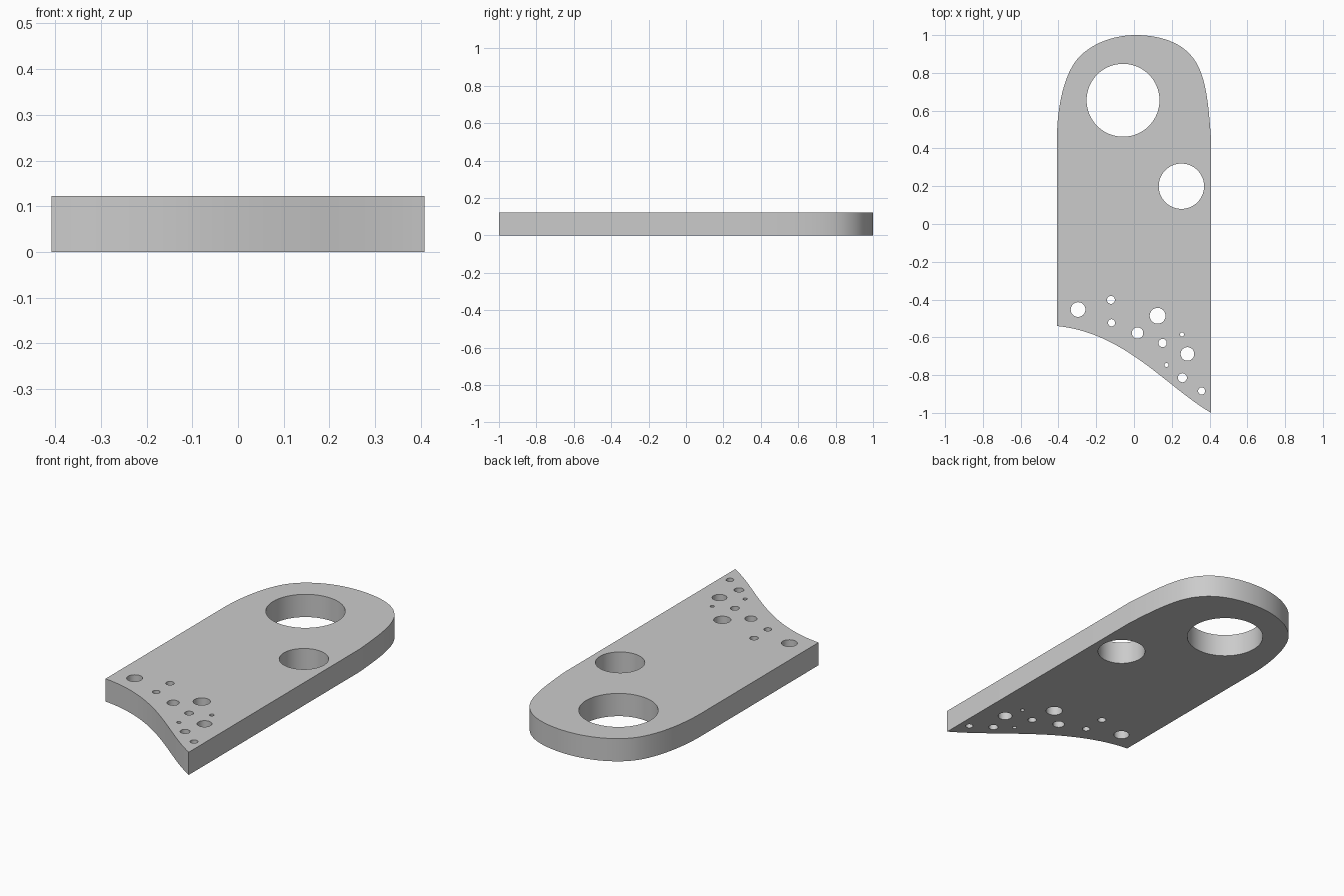
import bpy, math
from mathutils import Vector
from mathutils.geometry import interpolate_bezier

if "Cube" in bpy.data.objects:
    bpy.data.objects.remove(bpy.data.objects["Cube"])

THICK = 0.122

curve = bpy.data.curves.new("plate_profile", 'CURVE')
curve.dimensions = '2D'
curve.fill_mode = 'BOTH'
curve.extrude = THICK / 2


def add_loop(points):
    spline = curve.splines.new('POLY')
    spline.points.add(len(points) - 1)
    for p, (x, y) in zip(spline.points, points):
        p.co = (x, y, 0, 1)
    spline.use_cyclic_u = True


def bezier(a, b, c, d, n=14):
    pts = interpolate_bezier(*[Vector((*p, 0)) for p in (a, b, c, d)], n)
    return [(p.x, p.y) for p in pts[:-1]]


# Outline: rounded top, straight sides, S-curved slanted bottom
outline = bezier((-.408, .45), (-.408, .62), (-.37, .79), (-.30, .873))
outline += bezier((-.30, .873), (-.23, .955), (-.11, 1), (.01, 1))
outline += bezier((.01, 1), (.13, 1), (.24, .965), (.30, .894))
outline += bezier((.30, .894), (.38, .81), (.393, .65), (.408, .45))
outline += [(.408, .45)]
outline += bezier((.408, -1), (.17, -.86), (-.05, -.575), (-.408, -.54), 28)
outline += [(-.408, -.54)]
add_loop(outline)

# Through holes: x, y, radius
holes = [
    (-.058, .655, .193), (.251, .20, .12),
    (-.296, -.453, .039), (-.122, -.402, .021), (-.119, -.523, .019),
    (.019, -.577, .030), (.125, -.486, .042), (.151, -.630, .022),
    (.254, -.585, .011), (.283, -.688, .036), (.172, -.746, .011),
    (.256, -.814, .024), (.358, -.884, .019)]
for x, y, r in holes:
    n = 64 if r > .1 else 32
    add_loop([(x + r * math.cos(i * math.tau / n), y + r * math.sin(i * math.tau / n))
              for i in range(n)])

# Turn the profile into a solid plate standing on the ground
plate = bpy.data.objects.new("perforated_plate", curve)
plate.location.z = THICK / 2
bpy.context.collection.objects.link(plate)
bpy.context.view_layer.objects.active = plate
plate.select_set(True)
bpy.ops.object.convert(target='MESH')
plate = bpy.context.object
bpy.ops.object.mode_set(mode='EDIT')
bpy.ops.mesh.select_all(action='SELECT')
bpy.ops.mesh.remove_doubles(threshold=0.0001)
bpy.ops.mesh.normals_make_consistent(inside=False)
bpy.ops.object.mode_set(mode='OBJECT')
bpy.ops.object.shade_smooth_by_angle(angle=math.radians(30))
